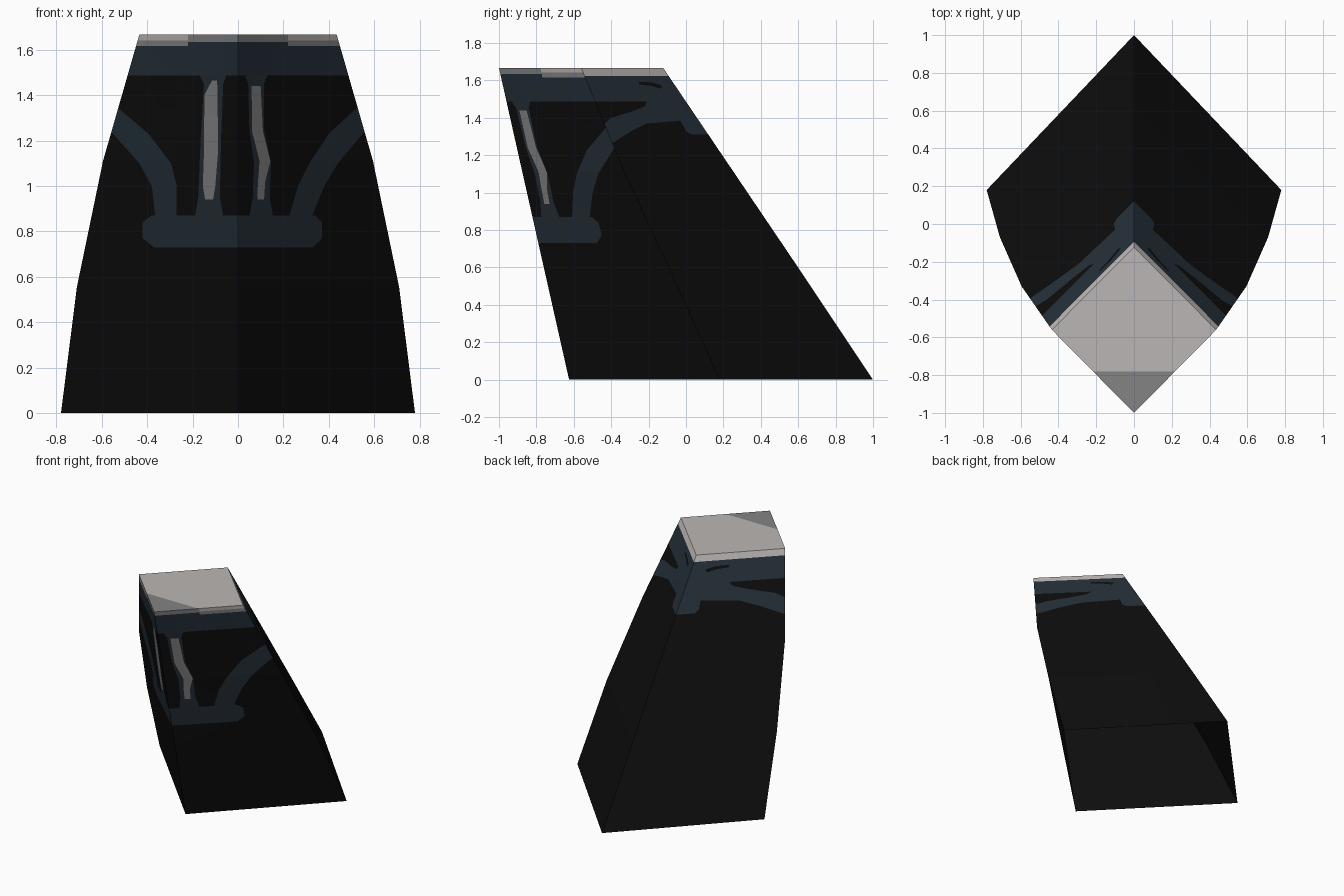
import bpy, bmesh
from mathutils import Vector

if "Cube" in bpy.data.objects:
    bpy.data.objects.remove(bpy.data.objects["Cube"])

BLACK, BLUE, GREY, LIGHT = range(4)
COLOURS = [("black", (0.004, 0.004, 0.004)), ("dark_blue", (0.018, 0.029, 0.040)),
           ("grey", (0.23, 0.23, 0.23)), ("pale_grey", (0.50, 0.47, 0.46))]
mats = []
for name, c in COLOURS:
    m = bpy.data.materials.new(name)
    m.diffuse_color = (*c, 1)
    m.use_nodes = True
    m.node_tree.nodes["Principled BSDF"].inputs["Base Color"].default_value = m.diffuse_color
    mats.append(m)

FRONT, BACK, CAP = 1, 2, 3
bm = bmesh.new()
side = bm.faces.layers.int.new("side")
mark = bm.faces.layers.int.new("mark")

# Leaning, tapering diamond tube: z, front y, corner half width, corner y, back y
SECTIONS = [(0.0, -0.625, 0.78, 0.18, 1.0), (0.555, -0.75, 0.71, -0.07, 0.63),
            (1.11, -0.875, 0.595, -0.33, 0.255), (1.667, -1.0, 0.435, -0.56, -0.122)]
rings = [[bm.verts.new(p) for p in ((0, f, z), (w, c, z), (0, b, z), (-w, c, z))]
         for z, f, w, c, b in SECTIONS]
for lo, hi in zip(rings, rings[1:]):
    for i in range(4):
        j = (i + 1) % 4
        face = bm.faces.new((lo[i], lo[j], hi[j], hi[i]))
        face[side] = FRONT if i in (0, 3) else BACK
t = rings[-1]
for tri in ((t[0], t[1], t[3]), (t[1], t[2], t[3])):    # flat lid; the base stays open
    face = bm.faces.new(tri)
    face[side], face.material_index = CAP, LIGHT


def paint(where, poly, mat):
    """Cut a convex outline into the faces of one side and colour the inside."""
    to3d = (lambda a, z: Vector((0, a, z))) if where == BACK else (lambda a, z: Vector((a, 0, z)))
    mid = to3d(sum(p[0] for p in poly) / len(poly), sum(p[1] for p in poly) / len(poly))
    for f in bm.faces:
        f[mark] = int(f[side] == where)
    for p, q in zip(poly, poly[1:] + poly[:1]):
        da, dz = q[0] - p[0], q[1] - p[1]
        if abs(da) + abs(dz) < 1e-6:
            continue
        co, no = to3d(*p), to3d(-dz, da).normalized()
        if (mid - co).dot(no) < 0:
            no = -no
        faces = [f for f in bm.faces if f[mark]]
        geom = faces + list({e for f in faces for e in f.edges}) + list({v for f in faces for v in f.verts})
        bmesh.ops.bisect_plane(bm, geom=geom, plane_co=co, plane_no=no, dist=1e-5)
        for f in bm.faces:
            if f[mark] and (f.calc_center_median() - co).dot(no) < 0:
                f[mark] = 0
    for f in bm.faces:
        if f[mark]:
            f.material_index = mat


def rows(where, pts, mat):
    """Painted shape given as (left, right, height) rows."""
    for (a, b, z), (c, d, y) in zip(pts, pts[1:]):
        paint(where, [(a, z), (b, z), (d, y), (c, y)], mat)


def columns(where, pts, mat):
    """Painted shape given as (position, low, high) columns."""
    for (a, l, h), (b, m, n) in zip(pts, pts[1:]):
        paint(where, [(a, l), (b, m), (b, n), (a, h)], mat)


def box(where, a, b, lo, hi, mat):
    paint(where, [(a, lo), (b, lo), (b, hi), (a, hi)], mat)


# Front: upper band and lower bar with blunt ends
box(FRONT, -0.7, 0.7, 1.487, 1.7, BLUE)
rows(FRONT, [(-0.37, 0.33, 0.73), (-0.42, 0.37, 0.77), (-0.42, 0.37, 0.84), (-0.38, 0.34, 0.87)], BLUE)
# Front: curved arms
rows(FRONT, [(-0.365, -0.27, 0.865), (-0.38, -0.27, 1.0), (-0.435, -0.295, 1.1),
             (-0.55, -0.395, 1.23), (-0.7, -0.53, 1.345)], BLUE)
rows(FRONT, [(0.225, 0.325, 0.865), (0.265, 0.38, 1.0), (0.315, 0.44, 1.1),
             (0.4, 0.55, 1.23), (0.525, 0.7, 1.345)], BLUE)
# Front: uprights with grey streaks
rows(FRONT, [(-0.19, -0.065, 0.865), (-0.175, -0.08, 0.95), (-0.165, -0.075, 1.2),
             (-0.15, -0.065, 1.45), (-0.17, -0.05, 1.49)], BLUE)
rows(FRONT, [(0.05, 0.155, 0.865), (0.065, 0.14, 0.95), (0.07, 0.145, 1.1),
             (0.05, 0.115, 1.25), (0.045, 0.115, 1.45), (0.03, 0.13, 1.49)], BLUE)
rows(FRONT, [(-0.145, -0.11, 0.94), (-0.155, -0.1, 1.0), (-0.15, -0.088, 1.15),
             (-0.148, -0.09, 1.4), (-0.115, -0.092, 1.465)], GREY)
rows(FRONT, [(0.085, 0.115, 0.94), (0.088, 0.12, 1.02), (0.095, 0.143, 1.11),
             (0.062, 0.11, 1.24), (0.06, 0.1, 1.44)], GREY)
# Front: worn rim
box(FRONT, -0.22, 0.22, 1.635, 1.7, GREY)
for s in (-1, 1):
    box(FRONT, s * 0.22, s * 0.6, 1.617, 1.642, GREY)
    box(FRONT, s * 0.22, s * 0.6, 1.642, 1.7, LIGHT)

# Back: upper band, arms meeting at the ridge, dark slot, pale rim
box(BACK, -0.8, 0.3, 1.487, 1.7, BLUE)
columns(BACK, [(-0.48, 1.2, 1.33), (-0.4, 1.26, 1.4), (-0.3, 1.325, 1.43), (-0.22, 1.365, 1.46),
               (-0.21, 1.37, 1.487), (-0.03, 1.385, 1.487), (0.0, 1.33, 1.487),
               (0.03, 1.31, 1.487), (0.2, 1.31, 1.487)], BLUE)
columns(BACK, [(-0.25, 1.578, 1.592), (-0.19, 1.572, 1.59), (-0.13, 1.555, 1.575)], BLACK)
box(BACK, -0.8, 0.3, 1.625, 1.7, LIGHT)

# Lid: grey tip towards the front, cut straight across
for f in bm.faces:
    f[mark] = 0
lid = [f for f in bm.faces if f[side] == CAP]
geom = lid + list({e for f in lid for e in f.edges}) + list({v for f in lid for v in f.verts})
bmesh.ops.bisect_plane(bm, geom=geom, plane_co=(0, -0.782, 0), plane_no=(0, 1, 0), dist=1e-5)
for f in bm.faces:
    if f[side] == CAP and f.calc_center_median().y < -0.782:
        f.material_index = GREY

bmesh.ops.triangulate(bm, faces=[f for f in bm.faces if len(f.verts) > 4])
mesh = bpy.data.meshes.new("tapered_body")
bm.to_mesh(mesh)
bm.free()
for m in mats:
    mesh.materials.append(m)
bpy.context.collection.objects.link(bpy.data.objects.new("tapered_body", mesh))
